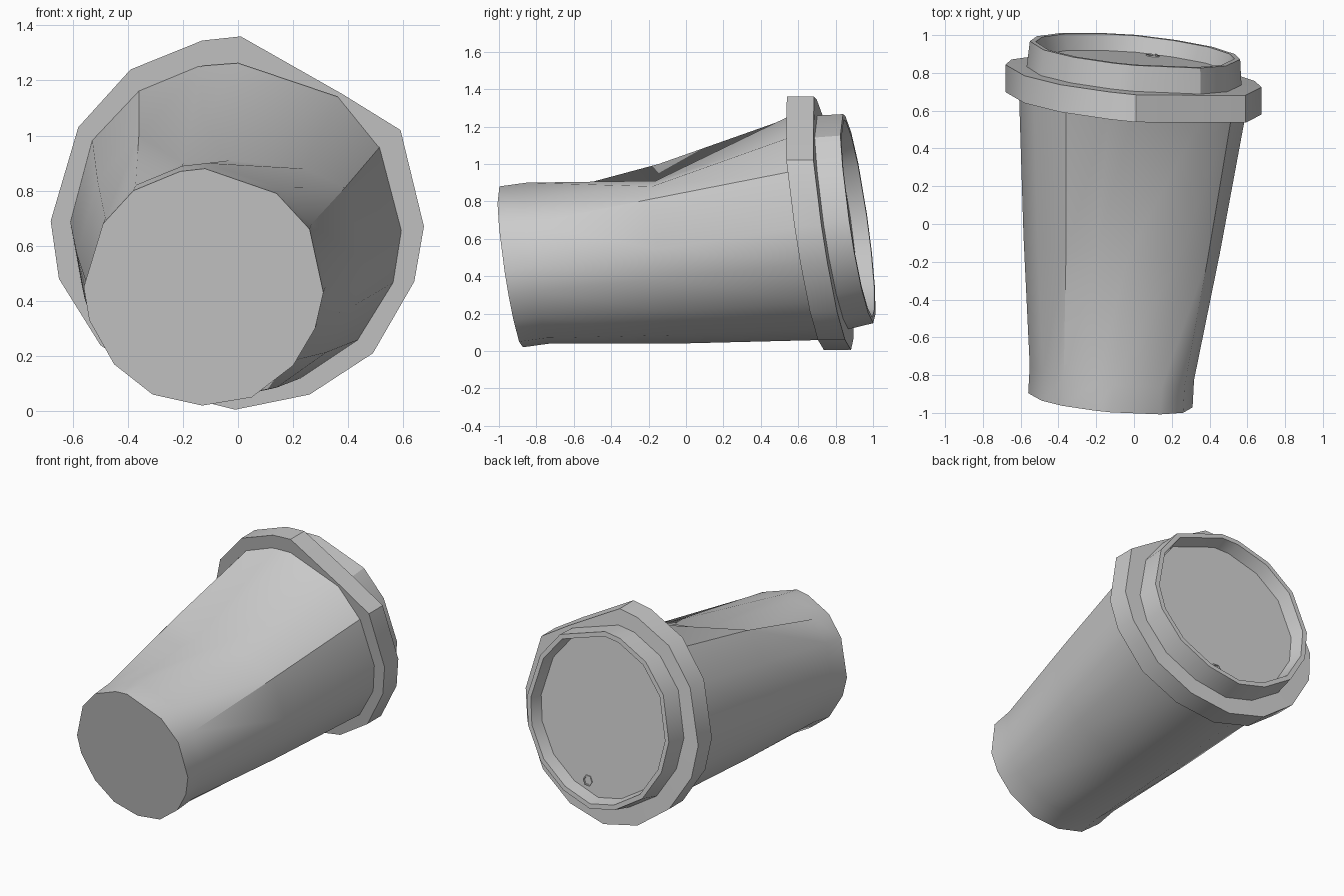
import bpy, bmesh, math

if "Cube" in bpy.data.objects:
    bpy.data.objects.remove(bpy.data.objects["Cube"])

# Facetted outlines (x, z), clockwise from the top as seen from the front
BASE = [(-.12, .88), (.14, .79), (.26, .66), (.31, .43), (.28, .30), (.20, .165), (.05, .05),
        (-.13, .02), (-.31, .06), (-.45, .17), (-.54, .33), (-.56, .45), (-.49, .68), (-.38, .80), (-.21, .87)]
MOUTH = [(0, 1.275), (.37, 1.15), (.52, .965), (.60, .66), (.57, .47), (.44, .26), (.23, .12),
         (0, .06), (-.21, .11), (-.43, .25), (-.57, .47), (-.61, .69), (-.53, .99), (-.36, 1.17), (-.13, 1.265)]
BRIM = [(.01, 1.36), (.38, 1.15), (.59, 1.02), (.675, .67), (.64, .47), (.49, .21), (.26, .06),
        (-.01, .005), (-.27, .07), (-.50, .24), (-.65, .48), (-.68, .69), (-.58, 1.03), (-.39, 1.24), (-.13, 1.345)]


def tilted(outline, y, cx, cz):
    """Put an outline on a plane square to the cup's tilted axis."""
    return [(x, y - .09 * (x - cx) - .145 * (z - cz), z) for x, z in outline]


def scaled(outline, s, cx, cz):
    return [(cx + s * x, cz + s * (z - .67)) for x, z in outline]


def loft(name, rings, cap_start=False, cap_end=False):
    bm = bmesh.new()
    vs = [[bm.verts.new(p) for p in r] for r in rings]
    n = len(vs[0])
    for a, b in zip(vs, vs[1:]):
        for i in range(n):
            j = (i + 1) % n
            bm.faces.new((a[i], a[j], b[j], b[i]))
    if cap_start:
        bm.faces.new(vs[0])
    if cap_end:
        bm.faces.new(vs[-1])
    bmesh.ops.recalc_face_normals(bm, faces=bm.faces)
    me = bpy.data.meshes.new(name)
    bm.to_mesh(me)
    bm.free()
    ob = bpy.data.objects.new(name, me)
    bpy.context.collection.objects.link(ob)
    bpy.ops.object.select_all(action='DESELECT')
    ob.select_set(True)
    bpy.context.view_layer.objects.active = ob
    bpy.ops.object.shade_smooth_by_angle(angle=math.radians(32))
    return ob


# Cup body, with a crushed dent on the upper side of the middle ring
heel = [(x + .008, z + .02) for x, z in BASE]
middle = [((a + c) / 2, (b + d) / 2) for (a, b), (c, d) in zip(BASE, MOUTH)]
middle[0] = (-.03, .91)
middle[1] = (.24, .88)
middle[13] = (-.36, 1.0)
middle[14] = (-.20, .90)
loft("cup_body", [tilted(BASE, -.935, -.12, .45), tilted(heel, -.79, -.11, .47),
                  tilted(middle, -.11, -.06, .57), tilted(MOUTH, .68, 0, .67)], cap_start=True)

# Lid: wide brim, raised tier, thin rim and recessed floor
loft("lid", [tilted(scaled(MOUTH, .98, 0, .67), .64, 0, .67),
             tilted(BRIM, .64, 0, .67),
             tilted(BRIM, .785, 0, .67),
             tilted(scaled(MOUTH, .94, .005, .69), .785, 0, .69),
             tilted(scaled(MOUTH, .92, .01, .71), .92, .01, .71),
             tilted(scaled(MOUTH, .87, .01, .71), .92, .01, .71),
             tilted(scaled(MOUTH, .84, .01, .70), .835, .01, .70)], cap_end=True)

# Small six-sided sip hole near the lower edge of the lid floor
def hexagon(r):
    return [(.10 + r * math.cos(k * math.pi / 3), .27 + r * math.sin(k * math.pi / 3)) for k in range(6)]

loft("sip_hole", [tilted(hexagon(.036), .833, .01, .70), tilted(hexagon(.036), .842, .01, .70),
                  tilted(hexagon(.028), .842, .01, .70), tilted(hexagon(.026), .836, .01, .70)], cap_end=True)
